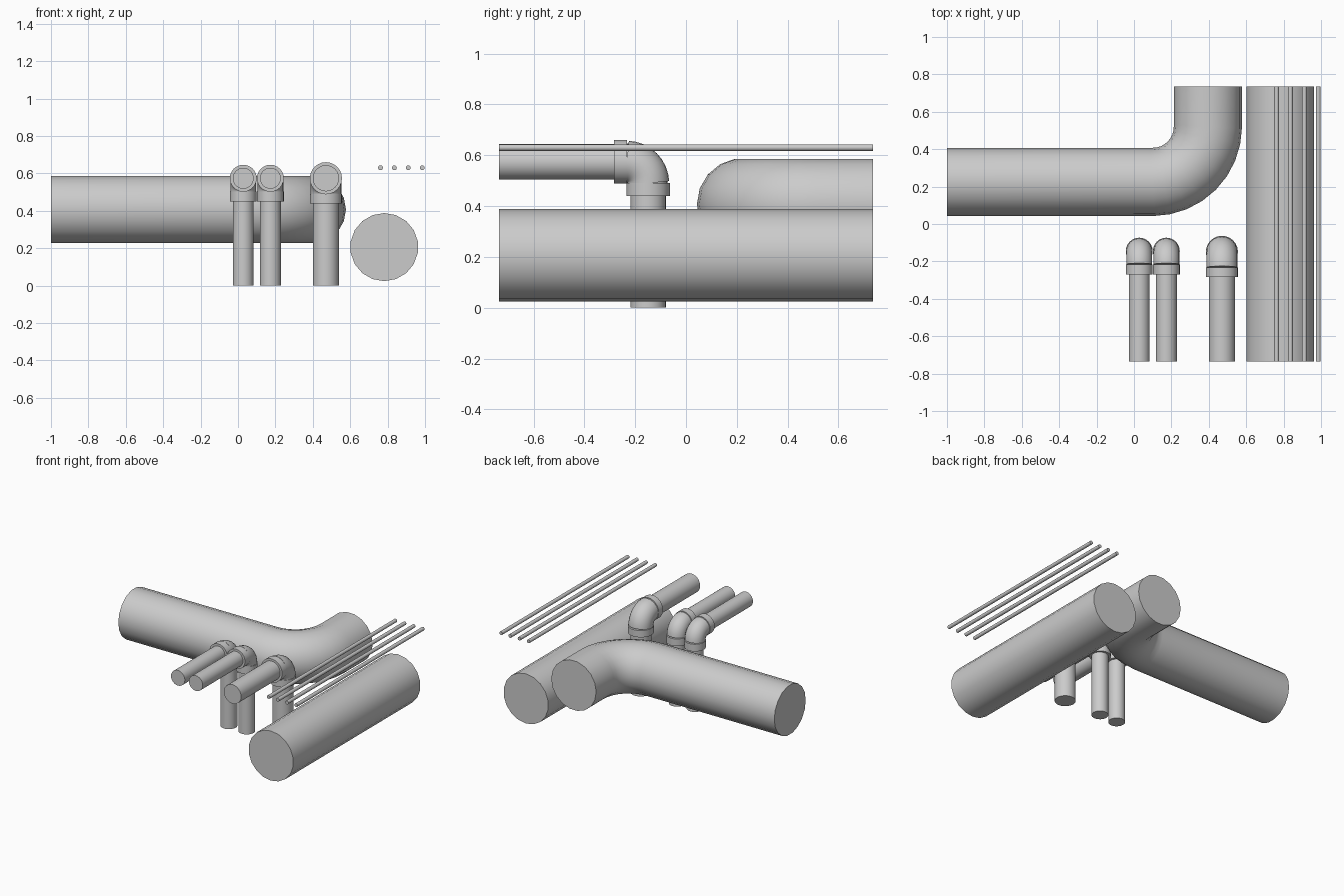
import bpy, bmesh, math
from mathutils import Vector

if "Cube" in bpy.data.objects:
    bpy.data.objects.remove(bpy.data.objects["Cube"])


def sweep(name, path, radius, normal, sides=18):
    """Capped round tube along a planar path; normal is the plane's normal."""
    pts, n = [Vector(p) for p in path], Vector(normal)
    bm = bmesh.new()
    rings = []
    for i, p in enumerate(pts):
        a = (p - pts[i - 1]).normalized() if i else None
        b = (pts[i + 1] - p).normalized() if i < len(pts) - 1 else None
        t = ((a or b) + (b or a)).normalized()
        side = n.cross(t)
        rings.append([bm.verts.new(p + radius * (math.cos(w) * side + math.sin(w) * n))
                      for w in (2 * math.pi * k / sides for k in range(sides))])
    for r, s in zip(rings, rings[1:]):
        for k in range(sides):
            bm.faces.new((r[k], r[(k + 1) % sides], s[(k + 1) % sides], s[k]))
    bm.faces.new(rings[0])
    bm.faces.new(rings[-1])
    bmesh.ops.recalc_face_normals(bm, faces=bm.faces[:])
    me = bpy.data.meshes.new(name)
    bm.to_mesh(me)
    bm.free()
    ob = bpy.data.objects.new(name, me)
    bpy.context.collection.objects.link(ob)
    bpy.ops.object.select_all(action='DESELECT')
    ob.select_set(True)
    bpy.context.view_layer.objects.active = ob
    bpy.ops.object.shade_smooth_by_angle(angle=math.radians(40))
    return ob


X, Z = (1, 0, 0), (0, 0, 1)
END = 0.735

# Large bent duct
bend = [(0.10 + 0.295 * math.sin(a), 0.52 - 0.295 * math.cos(a), 0.407)
        for a in (math.pi / 2 * i / 8 for i in range(9))]
sweep("bent_duct", [(-1, 0.225, 0.407)] + bend + [(0.395, END, 0.407)], 0.182, Z)

# Large straight duct
sweep("straight_duct", [(0.782, -END, 0.206), (0.782, END, 0.206)], 0.182, X)

# Thin conduits
for i in range(4):
    x = 0.762 + 0.0743 * i
    sweep(f"conduit_{i + 1}", [(x, -END, 0.63), (x, END, 0.63)], 0.013, X, 12)


def elbow_pipe(name, x, y, r, collar_r, body_r, bend_r, collar_len):
    zc = 0.574
    y0, z0 = y - bend_r, zc - bend_r
    # Vertical and horizontal pipe
    sweep(name + "_riser", [(x, y, 0), (x, y, z0)], r, X, 24)
    sweep(name + "_run", [(x, -END, zc), (x, y0, zc)], r, X, 24)
    # Elbow fitting
    arc = [(x, y0 + bend_r * math.cos(a), z0 + bend_r * math.sin(a))
           for a in (math.pi / 2 * i / 8 for i in range(9))]
    sweep(name + "_elbow", arc, body_r, X, 24)
    # Collars at both ends of the elbow
    sweep(name + "_lower_collar", [(x, y, z0 - collar_len), (x, y, z0)], collar_r, X, 24)
    sweep(name + "_front_collar", [(x, y0 - collar_len, zc), (x, y0, zc)], collar_r, X, 24)


elbow_pipe("small_pipe_a", 0.028, -0.145, 0.056, 0.072, 0.069, 0.071, 0.053)
elbow_pipe("small_pipe_b", 0.173, -0.145, 0.056, 0.072, 0.069, 0.071, 0.053)
elbow_pipe("medium_pipe", 0.470, -0.149, 0.070, 0.086, 0.083, 0.084, 0.05)
